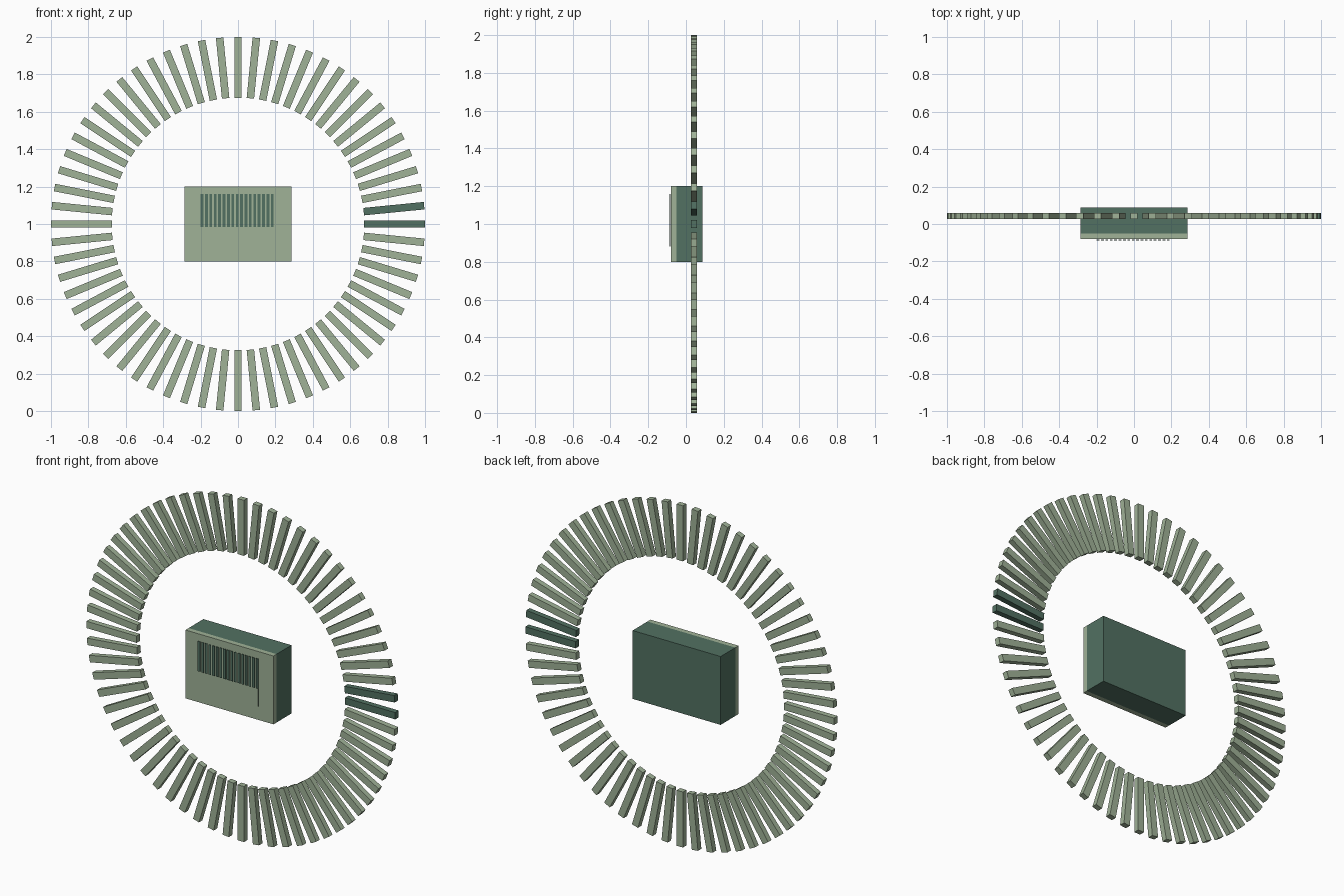
import bpy, bmesh, math
from mathutils import Matrix, Vector

cube = bpy.data.objects.get("Cube")
if cube:
    bpy.data.objects.remove(cube, do_unlink=True)


def material(name, rgb):
    mat = bpy.data.materials.new(name)
    mat.use_nodes = True
    mat.diffuse_color = (*rgb, 1)
    mat.node_tree.nodes["Principled BSDF"].inputs["Base Color"].default_value = (*rgb, 1)
    return mat


SAGE = material("sage", (0.35, 0.445, 0.31))
DARK = material("dark_green", (0.084, 0.165, 0.122))


def box(name, low, high, mat, turn=None):
    """Box between two corners, optionally transformed by a matrix."""
    low, high = Vector(low), Vector(high)
    bm = bmesh.new()
    bmesh.ops.create_cube(bm, size=1)
    bmesh.ops.scale(bm, vec=high - low, verts=bm.verts)
    bmesh.ops.translate(bm, vec=(low + high) / 2, verts=bm.verts)
    if turn:
        bmesh.ops.transform(bm, matrix=turn, verts=bm.verts)
    mesh = bpy.data.meshes.new(name)
    bm.to_mesh(mesh)
    bm.free()
    mesh.materials.append(mat)
    obj = bpy.data.objects.new(name, mesh)
    bpy.context.collection.objects.link(obj)
    return obj


# Ring of radial bars, the first two of them dark
COUNT = 64
centre = Matrix.Translation((0, 0, 1))
for i in range(COUNT):
    turn = centre @ Matrix.Rotation(-math.tau * i / COUNT, 4, "Y")
    box(f"ring_bar_{i + 1}", (0.675, 0.026, -0.02), (1, 0.058, 0.02),
        DARK if i < 2 else SAGE, turn)

# Central block with a pale front panel
box("block_body", (-0.285, -0.05, 0.8), (0.285, 0.087, 1.2), DARK)
box("front_panel", (-0.285, -0.079, 0.8), (0.285, -0.05, 1.2), SAGE)

# Row of thin stripes standing just off the panel
for i in range(17):
    x = -0.2 + i * 0.0235
    box(f"stripe_{i + 1}", (x, -0.087, 0.985), (x + 0.015, -0.084, 1.16), DARK)

# Thin pointer fin at the end of the row
box("pointer_fin", (0.189, -0.087, 0.88), (0.19, -0.082, 1.16), DARK)
